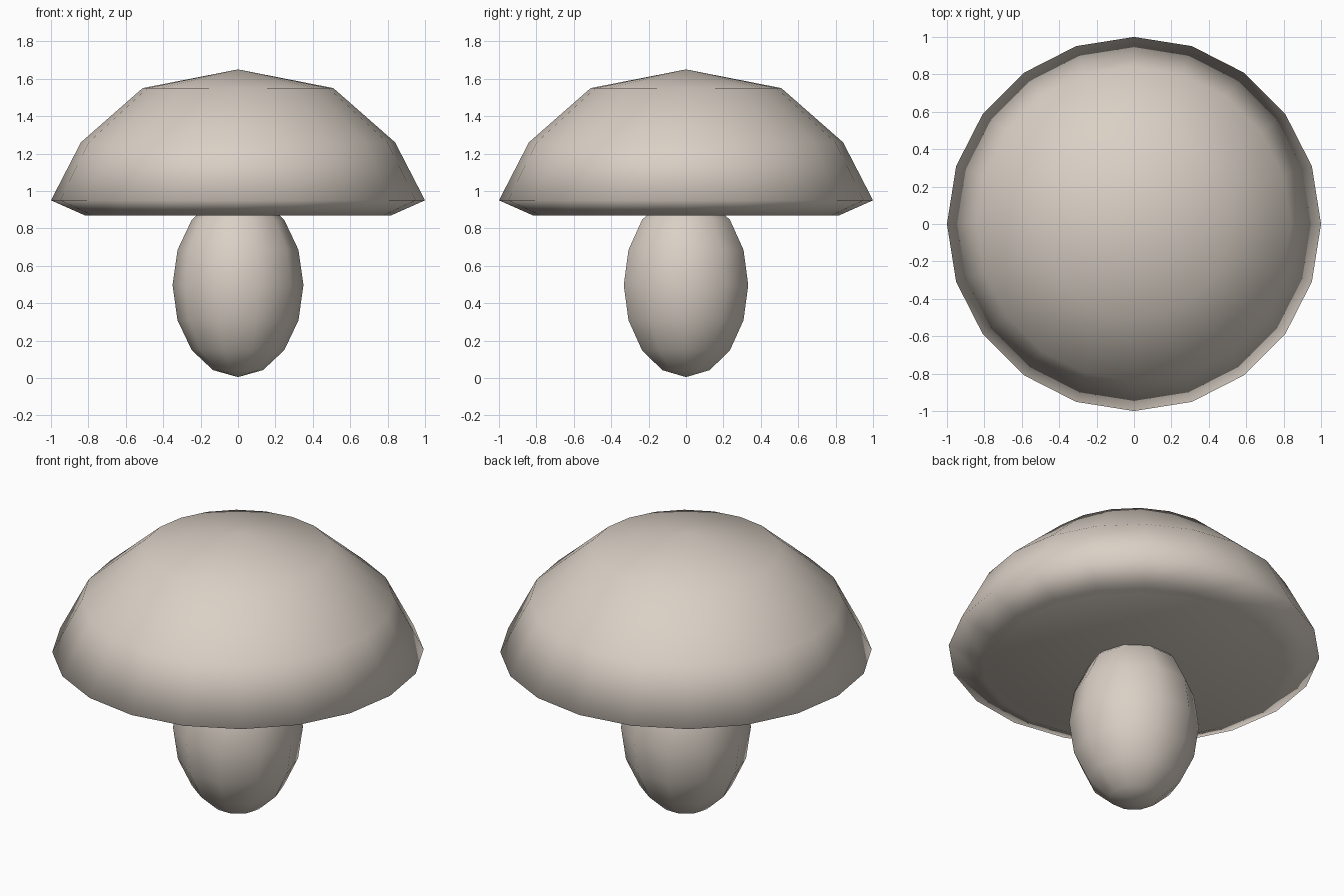
import bpy, bmesh
from math import sin, cos, pi

cube = bpy.data.objects.get("Cube")
if cube:
    bpy.data.objects.remove(cube, do_unlink=True)

# One warm beige colour for the whole mushroom
beige = bpy.data.materials.new("warm_beige")
beige.use_nodes = True
beige.use_backface_culling = True
colour = (0.70, 0.63, 0.56, 1)
beige.diffuse_color = colour
beige.node_tree.nodes["Principled BSDF"].inputs["Base Color"].default_value = colour


def lathe(name, profile, sides, inward=False):
    """Revolve (radius, z) points about z; a zero radius makes a pole."""
    bm = bmesh.new()
    rings = []
    for r, z in profile:
        count = sides if r > 0 else 1
        rings.append([bm.verts.new((r * cos(2 * pi * i / sides),
                                    r * sin(2 * pi * i / sides), z))
                      for i in range(count)])
    for low, high in zip(rings, rings[1:]):
        for i in range(sides):
            j = (i + 1) % sides
            corners = [low[i % len(low)], low[j % len(low)],
                       high[j % len(high)], high[i % len(high)]]
            bm.faces.new(list(dict.fromkeys(corners)))
    # Flat underside when the profile does not start at a pole
    if len(rings[0]) > 1:
        bm.faces.new(rings[0][::-1])
    bmesh.ops.recalc_face_normals(bm, faces=bm.faces)
    if inward:
        bmesh.ops.reverse_faces(bm, faces=bm.faces)
    for face in bm.faces:
        face.smooth = True
    mesh = bpy.data.meshes.new(name)
    bm.to_mesh(mesh)
    bm.free()
    mesh.materials.append(beige)
    obj = bpy.data.objects.new(name, mesh)
    bpy.context.collection.objects.link(obj)
    return obj


# Stem: a tall egg whose top is hidden in the cap
radius, half, rows = 0.35, 0.492, 8
stem = [(radius * sin(pi * k / rows) if 0 < k < rows else 0,
         half - half * cos(pi * k / rows) + 0.005) for k in range(rows + 1)]
lathe("stem", stem, 10)

# Cap: a dome, with a slightly wider inward-facing skin around it
cap = [(0.82, 0.87), (1.0, 0.95), (0.84, 1.26), (0.51, 1.55), (0, 1.65)]
lathe("cap", [(r * 0.95, z) for r, z in cap], 20)
lathe("cap_outer_skin", cap, 20, inward=True)
